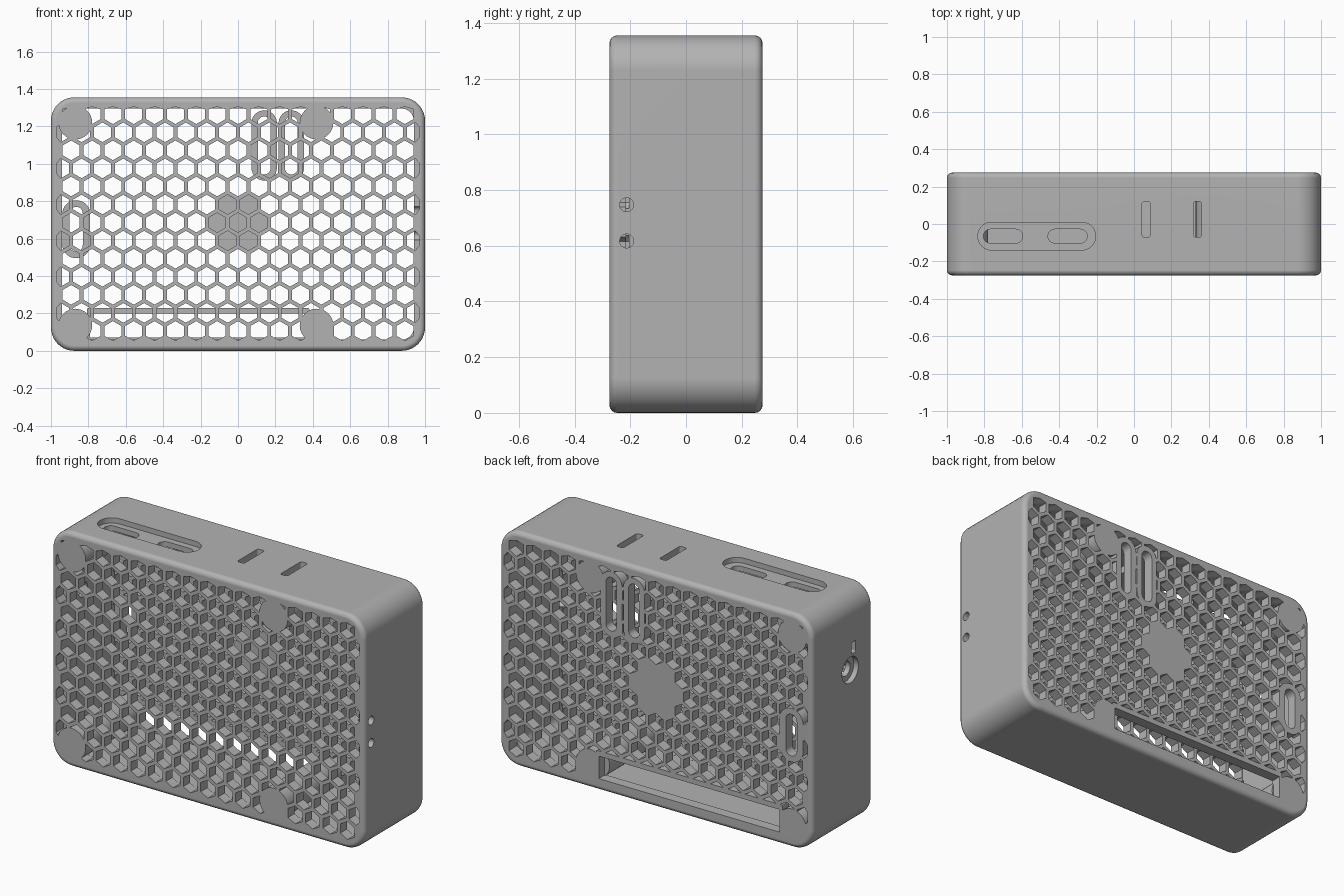
import bpy, bmesh, math

cube = bpy.data.objects.get("Cube")
if cube:
    bpy.data.objects.remove(cube, do_unlink=True)

H, D, WALL, MID = 1.355, 0.275, 0.06, 0.6775
PITCH, HEX = 0.1115, 0.0525

grey = bpy.data.materials.new("plain grey")
grey.use_nodes = True
grey.diffuse_color = (0.45, 0.45, 0.45, 1)
grey.node_tree.nodes["Principled BSDF"].inputs["Base Color"].default_value = grey.diffuse_color


# ---- helpers ----
def slot(cu, cv, w, h, r, n=8):
    """Rounded rectangle outline."""
    pts = []
    for q, (su, sv) in enumerate([(1, 1), (-1, 1), (-1, -1), (1, -1)]):
        for i in range(n + 1):
            a = math.pi / 2 * (q + i / n)
            pts.append((cu + su * (w / 2 - r) + r * math.cos(a),
                        cv + sv * (h / 2 - r) + r * math.sin(a)))
    return pts


def pill(cu, cv, w, h):
    return slot(cu, cv, w, h, min(w, h) * 0.499)


def polygon(cu, cv, r, n, turn=0.0):
    return [(cu + r * math.cos(turn + 2 * math.pi * i / n),
             cv + r * math.sin(turn + 2 * math.pi * i / n)) for i in range(n)]


def prism(name, outlines, axis, lo, hi, rim=0.0):
    """Extrude 2D outlines along an axis, optionally rounding both rims."""
    place = {"x": lambda u, v, t: (t, u, v),
             "y": lambda u, v, t: (u, t, v),
             "z": lambda u, v, t: (u, v, t)}[axis]
    bm = bmesh.new()
    for pts in outlines:
        rings = [[bm.verts.new(place(u, v, t)) for u, v in pts] for t in (lo, hi)]
        bm.faces.new(rings[0])
        bm.faces.new(rings[1])
        for i in range(len(pts)):
            j = (i + 1) % len(pts)
            bm.faces.new((rings[0][i], rings[0][j], rings[1][j], rings[1][i]))
    bmesh.ops.recalc_face_normals(bm, faces=bm.faces)
    if rim:
        caps = [f for f in bm.faces if len(f.verts) > 4]
        edges = list({e for f in caps for e in f.edges})
        bmesh.ops.bevel(bm, geom=edges, offset=rim, segments=4, profile=0.5, affect="EDGES")
    mesh = bpy.data.meshes.new(name)
    bm.to_mesh(mesh)
    bm.free()
    mesh.materials.append(grey)
    ob = bpy.data.objects.new(name, mesh)
    bpy.context.collection.objects.link(ob)
    return ob


def cut(target, cutter):
    mod = target.modifiers.new("cut", "BOOLEAN")
    mod.operation, mod.solver, mod.object = "DIFFERENCE", "EXACT", cutter
    bpy.context.view_layer.objects.active = target
    bpy.ops.object.modifier_apply(modifier=mod.name)
    bpy.data.objects.remove(cutter, do_unlink=True)


# ---- hollow rounded case ----
case = prism("case", [slot(0, MID, 2, H, 0.125, 10)], "y", -D, D, rim=0.028)
cut(case, prism("cavity", [slot(0, MID, 2 - 2 * WALL, H - 2 * WALL, 0.065)],
                "y", -D + WALL, D - WALL))

# ---- honeycomb openings ----
cells, hub = [], []
for k in range(-6, 7):
    odd = k % 2
    for i in range(-9 if odd else -8, 9):
        x = (i + odd / 2) * PITCH
        z = MID + 0.008 + k * PITCH * math.sqrt(3) / 2
        cell = [(max(-0.97, min(0.97, u)), max(0.055, min(1.305, v)))
                for u, v in polygon(x, z, HEX, 6, math.pi / 6)]
        cells.append(cell)
        if math.hypot(x, z - MID) < PITCH * 1.2:
            hub.append(cell)

post_spots = [(x, z) for x in (-0.87, 0.42) for z in (0.135, 1.22)]
posts = [polygon(x, z, 0.09, 32) for x, z in post_spots]
vents = [(0.14, 1.098), (0.285, 1.098)]

front_cells = prism("front_cells", cells, "y", -0.35, -D + WALL + 0.01)
back_cells = prism("back_cells", [c for c in cells if c not in hub], "y", D - WALL - 0.01, 0.35)
# solid patches left around posts, vents and the card opening
for grid in (front_cells, back_cells):
    cut(grid, prism("post_patch", posts, "y", -0.4, 0.4))
solid = [pill(x, z, 0.136, 0.375) for x, z in vents]
solid += [pill(-0.865, 0.65, 0.15, 0.31), slot(-0.213, 0.135, 1.19, 0.19, 0.01, 2)]
for patch in solid:
    cut(back_cells, prism("patch", [patch], "y", -0.4, 0.4))
cut(case, front_cells)
cut(case, back_cells)

# ---- back openings: tall vents, side vent, long card opening ----
openings = [pill(x, z, 0.068, 0.31) for x, z in vents]
openings += [pill(-0.865, 0.65, 0.07, 0.24), slot(-0.213, 0.135, 1.155, 0.13, 0.004, 2)]
cut(case, prism("back_openings", openings, "y", 0.2, 0.35))

# ---- top: recessed pocket with two ports, two narrow slots ----
cut(case, prism("port_pocket", [pill(-0.52, -0.065, 0.63, 0.148)], "z", H - 0.03, 1.5))
ports = [pill(x, -0.065, 0.21, 0.074) for x in (-0.7, -0.355)]
ports += [slot(x, 0.025, 0.044, 0.19, 0.012, 3) for x in (0.065, 0.34)]
cut(case, prism("top_ports", ports, "z", H - 0.1, 1.5))

# ---- right-hand wall: two light holes ----
cut(case, prism("light_holes", [polygon(-0.213, z, 0.025, 24) for z in (0.617, 0.747)],
                "x", 0.93, 1.1))

# ---- opposite wall: stepped jack hole with a small slot above ----
cut(case, prism("jack_step", [polygon(-0.07, 0.93, 0.075, 32)], "x", -1.1, -0.97))
cut(case, prism("jack_hole", [polygon(-0.07, 0.93, 0.042, 32),
                              slot(-0.1, 1.05, 0.04, 0.065, 0.006, 3)], "x", -1.1, -0.92))

# ---- mounting posts between the two grilles ----
standoffs = prism("mounting_posts", posts, "y", -D + WALL - 0.01, D - WALL + 0.01)

for ob in (case, standoffs):
    bpy.ops.object.select_all(action="DESELECT")
    ob.select_set(True)
    bpy.context.view_layer.objects.active = ob
    bpy.ops.object.shade_smooth_by_angle(angle=math.radians(32))
    ob.modifiers.new("even_shading", "WEIGHTED_NORMAL").keep_sharp = True
